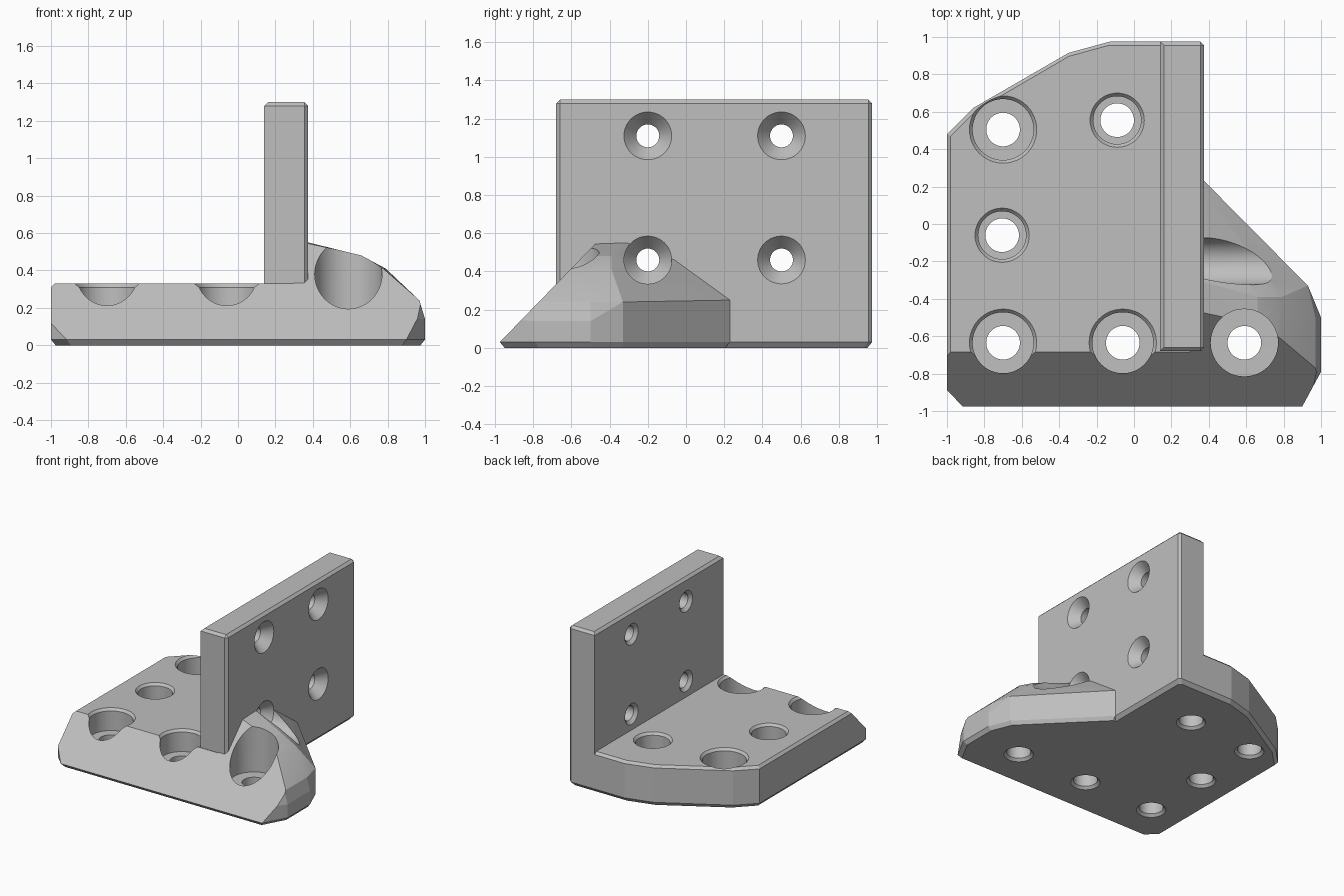
import bpy, bmesh, math
from mathutils import Vector, Matrix

cube = bpy.data.objects.get("Cube")
if cube:
    bpy.data.objects.remove(cube, do_unlink=True)

grey = bpy.data.materials.new("plain grey")
grey.use_nodes = True
grey.diffuse_color = (0.52, 0.52, 0.52, 1)
grey.node_tree.nodes["Principled BSDF"].inputs["Base Color"].default_value = grey.diffuse_color

FRONT = -0.975      # front edge of the base
RIM = 0.03          # height of the bottom chamfer
TOP = 0.33          # top of the base
WALL = 0.375        # outer face of the upright


def make_object(name, bm):
    bmesh.ops.recalc_face_normals(bm, faces=bm.faces)
    mesh = bpy.data.meshes.new(name)
    bm.to_mesh(mesh)
    bm.free()
    mesh.materials.append(grey)
    obj = bpy.data.objects.new(name, mesh)
    bpy.context.collection.objects.link(obj)
    return obj


def sloped_hull(name, points):
    """Convex solid trimmed by the sloping front plane."""
    bm = bmesh.new()
    for p in points:
        bm.verts.new(p)
    hull = bmesh.ops.convex_hull(bm, input=bm.verts[:])
    loose = [v for v in bm.verts if not v.link_faces]
    bmesh.ops.delete(bm, geom=loose, context='VERTS')
    bmesh.ops.bisect_plane(bm, geom=bm.verts[:] + bm.edges[:] + bm.faces[:], dist=1e-5,
                           plane_co=(0, FRONT, RIM), plane_no=(0, -1.03, 1), clear_outer=True)
    bmesh.ops.holes_fill(bm, edges=[e for e in bm.edges if e.is_boundary], sides=0)
    bmesh.ops.dissolve_limit(bm, angle_limit=0.01, verts=bm.verts[:], edges=bm.edges[:])
    return make_object(name, bm)


def inset(outline, centre, half, amount, z):
    """Outline shrunk toward a centre and placed at a height."""
    return [(centre[0] + (x - centre[0]) * (1 - amount / half[0]),
             centre[1] + (y - centre[1]) * (1 - amount / half[1]), z) for x, y in outline]


def add_drill(bm, profile, matrix, sides=48):
    """Closed turned solid from (height, radius) pairs."""
    rings = []
    for h, r in profile:
        rings.append([bm.verts.new(matrix @ Vector((r * math.cos(a), r * math.sin(a), h)))
                      for a in (math.tau * i / sides for i in range(sides))])
    for low, high in zip(rings, rings[1:]):
        for i in range(sides):
            j = (i + 1) % sides
            bm.faces.new((low[i], low[j], high[j], high[i]))
    bm.faces.new(rings[0][::-1])
    bm.faces.new(rings[-1])


def combine(target, other, operation):
    mod = target.modifiers.new(operation.title(), 'BOOLEAN')
    mod.operation = operation
    mod.solver = 'EXACT'
    mod.object = other
    bpy.context.view_layer.objects.active = target
    bpy.ops.object.modifier_apply(modifier=mod.name)
    bpy.data.objects.remove(other, do_unlink=True)


# Base plate with clipped corners and chamfered rims
outline = [(-1, -0.89), (-0.915, FRONT), (WALL, FRONT), (WALL, 0.955), (0.355, 0.975),
           (-0.13, 0.975), (-0.35, 0.915), (-0.86, 0.62), (-1, 0.48)]
centre, half = (-0.31, 0), (0.687, 0.975)
bracket = sloped_hull("mounting_bracket",
                      inset(outline, centre, half, 0.025, 0) + inset(outline, centre, half, 0, RIM)
                      + inset(outline, centre, half, 0, TOP - 0.02)
                      + inset(outline, centre, half, 0.02, TOP))

# Faceted side buttress
foot = [(WALL, 0.23), (0.93, -0.33), (1, -0.5), (1, -0.79), (0.9, FRONT), (WALL, FRONT)]
centre, half = (WALL, -0.37), (0.63, 0.605)
points = inset(foot, centre, half, 0.025, 0) + inset(foot, centre, half, 0, RIM)
points += [(WALL, 0.23, 0.25), (WALL, -0.06, 0.46), (WALL, -0.31, 0.55), (WALL, -0.6, 0.54),
           (0.66, -0.39, 0.48), (0.66, -0.6, 0.48), (0.79, -0.39, 0.41), (0.77, -0.7, 0.41),
           (0.93, -0.33, 0.24), (0.97, -0.5, 0.24), (0.97, -0.79, 0.24),
           (1, -0.5, 0.14), (1, -0.79, 0.14), (0.9, FRONT, 0.15), (WALL, FRONT, 0.15)]
points += [(0.3, y, z) for x, y, z in points if x == WALL]
buttress = sloped_hull("buttress", points)

# Upright plate, chamfered on its top and outer edges
bm = bmesh.new()
low, high = Vector((0.14, -0.68, 0.1)), Vector((WALL, 0.975, 1.3))
bmesh.ops.create_cube(bm, size=1, matrix=Matrix.Translation((low + high) / 2)
                      @ Matrix.Diagonal((high - low).to_4d()))
edges = [e for e in bm.edges
         if all(v.co.z > 1 for v in e.verts)
         or (all(v.co.x > 0.3 for v in e.verts) and abs(e.verts[0].co.z - e.verts[1].co.z) > 1)]
bmesh.ops.bevel(bm, geom=edges, offset=0.02, segments=1, affect='EDGES')
upright = make_object("upright", bm)

combine(bracket, upright, 'UNION')
combine(bracket, buttress, 'UNION')

# Screw holes
bm = bmesh.new()
for x, y, r in [(-0.7, 0.505, 0.18), (-0.7, -0.635, 0.18), (-0.06, -0.635, 0.18),
                (-0.09, 0.555, 0.145), (-0.705, -0.06, 0.145), (0.59, -0.635, 0.18)]:
    lip = r if x > 0.5 else r - 0.017
    add_drill(bm, [(-0.02, 0.13), (0.02, 0.09), (0.15, 0.09), (0.151, lip),
                   (TOP - 0.02, lip), (TOP, r), (0.8, r)], Matrix.Translation((x, y, 0)))
for y in (-0.2, 0.5):
    for z in (0.46, 1.11):
        add_drill(bm, [(0.12, 0.105), (0.165, 0.06), (0.3, 0.06), (WALL, 0.125), (1.1, 0.125)],
                  Matrix.Translation((0, y, z)) @ Matrix.Rotation(math.pi / 2, 4, 'Y'))
drills = make_object("drills", bm)
drills.hide_render = True
combine(bracket, drills, 'DIFFERENCE')

# Round hole walls with crisp facets
bpy.ops.object.select_all(action='DESELECT')
bracket.select_set(True)
bpy.context.view_layer.objects.active = bracket
bpy.ops.object.shade_smooth_by_angle(angle=math.radians(12))
